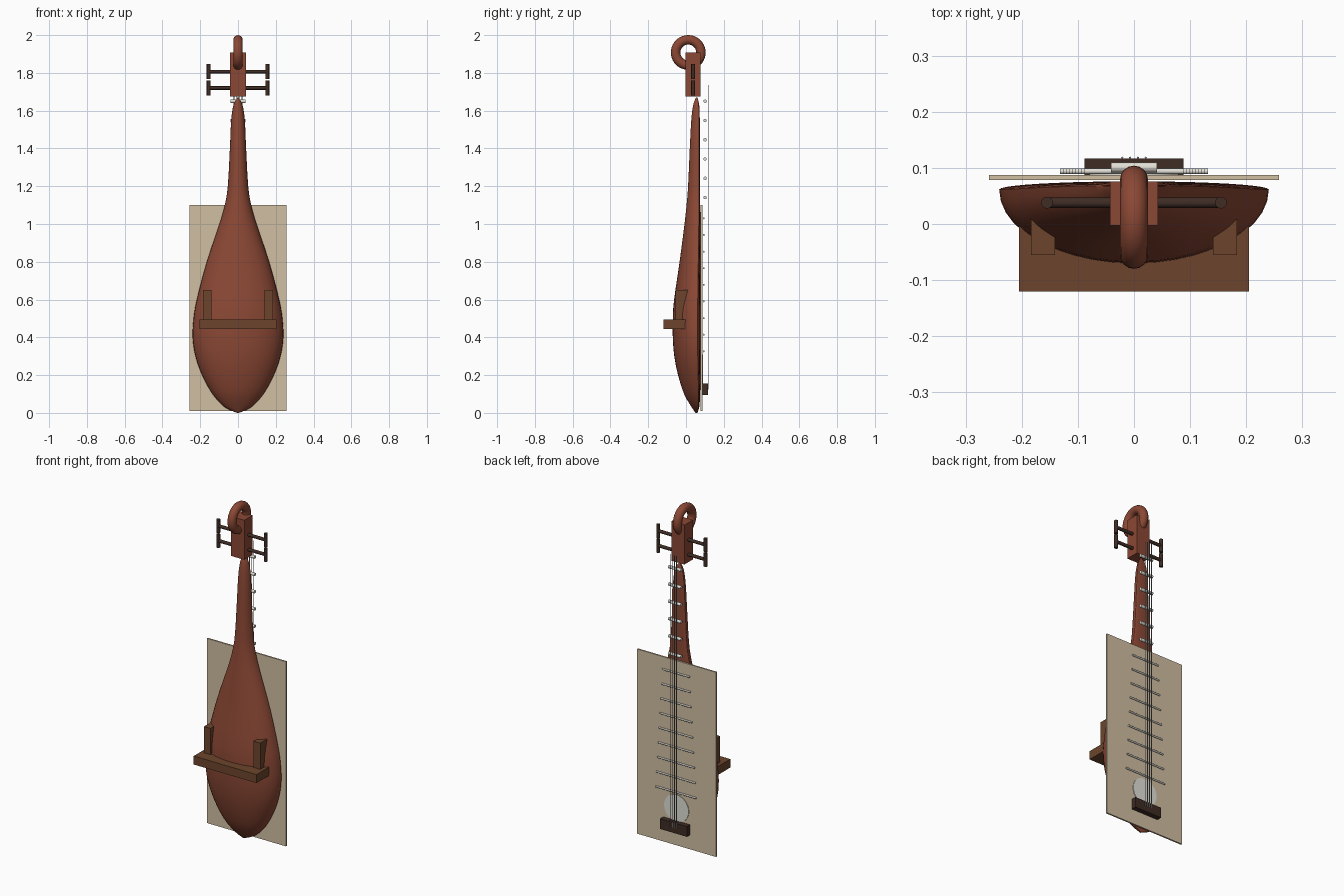
import bpy, bmesh, math
from mathutils import Matrix, Vector

cube = bpy.data.objects.get("Cube")
if cube:
    bpy.data.objects.remove(cube, do_unlink=True)


def material(name, rgb, rough=0.5):
    m = bpy.data.materials.new(name)
    m.use_nodes = True
    m.diffuse_color = (*rgb, 1)
    bsdf = m.node_tree.nodes["Principled BSDF"]
    bsdf.inputs["Base Color"].default_value = (*rgb, 1)
    bsdf.inputs["Roughness"].default_value = rough
    return m


RED = material("red_wood", (0.26, 0.065, 0.035))
SKIN = material("pale_skin", (0.64, 0.52, 0.36))
BROWN = material("brown_wood", (0.15, 0.06, 0.025))
DARK = material("dark_wood", (0.05, 0.025, 0.018))
BONE = material("bone", (0.75, 0.74, 0.68))
STEEL = material("string_metal", (0.3, 0.3, 0.3))


def finish(name, bm, mat, smooth=True):
    bmesh.ops.recalc_face_normals(bm, faces=bm.faces)
    mesh = bpy.data.meshes.new(name)
    bm.to_mesh(mesh)
    bm.free()
    ob = bpy.data.objects.new(name, mesh)
    bpy.context.collection.objects.link(ob)
    mesh.materials.append(mat)
    if smooth:
        bpy.ops.object.select_all(action="DESELECT")
        ob.select_set(True)
        bpy.context.view_layer.objects.active = ob
        bpy.ops.object.shade_smooth_by_angle(angle=math.radians(40))
    return ob


def box(name, lo, hi, mat):
    lo, hi = Vector(lo), Vector(hi)
    bm = bmesh.new()
    place = Matrix.Translation((lo + hi) / 2) @ Matrix.Diagonal((*(hi - lo), 1))
    bmesh.ops.create_cube(bm, size=1, matrix=place)
    return finish(name, bm, mat, False)


def rod(name, a, b, r, mat, sides=16):
    a, b = Vector(a), Vector(b)
    bm = bmesh.new()
    turn = (b - a).to_track_quat("Z", "Y").to_matrix().to_4x4()
    bmesh.ops.create_cone(bm, cap_ends=True, segments=sides, radius1=r, radius2=r,
                          depth=(b - a).length, matrix=Matrix.Translation((a + b) / 2) @ turn)
    return finish(name, bm, mat)


def catmull(rows, steps):
    out = []
    for i in range(len(rows) - 1):
        p = [rows[max(0, min(len(rows) - 1, i + k))] for k in (-1, 0, 1, 2)]
        for s in range(steps):
            t = s / steps
            out.append([0.5 * (2 * b + (c - a) * t + (2 * a - 5 * b + 4 * c - d) * t ** 2
                               + (3 * b - a - 3 * c + d) * t ** 3) for a, b, c, d in zip(*p)])
    return out + [rows[-1]]


# Body and neck: one loft of half-round sections (z, half width, rounded y, flat y)
stations = [
    (0.0, 0.004, 0.05, 0.06), (0.03, 0.07, 0.03, 0.07), (0.1, 0.135, -0.01, 0.075),
    (0.2, 0.19, -0.042, 0.076), (0.3, 0.225, -0.062, 0.076), (0.4, 0.24, -0.07, 0.076),
    (0.5, 0.235, -0.07, 0.076), (0.6, 0.218, -0.063, 0.076), (0.8, 0.165, -0.034, 0.076),
    (1.0, 0.098, -0.008, 0.076), (1.1, 0.07, 0.003, 0.075), (1.2, 0.054, 0.011, 0.074),
    (1.4, 0.043, 0.02, 0.073), (1.55, 0.036, 0.028, 0.073), (1.63, 0.024, 0.038, 0.07),
    (1.67, 0.003, 0.053, 0.06)]
bm = bmesh.new()
rings, N = [], 40
for z, w, back, flat in catmull(stations, 3):
    mid = flat - 0.1 * (flat - back)
    ring = []
    for k in range(N):
        a = 2 * math.pi * k / N
        depth = flat - mid if math.sin(a) > 0 else mid - back
        ring.append(bm.verts.new((w * math.cos(a), mid + depth * math.sin(a), z)))
    rings.append(ring)
for r0, r1 in zip(rings, rings[1:]):
    for k in range(N):
        j = (k + 1) % N
        bm.faces.new((r0[k], r0[j], r1[j], r1[k]))
bm.faces.new(rings[0])
bm.faces.new(rings[-1])
finish("body_and_neck", bm, RED)

# Soundboard
box("soundboard", (-0.258, 0.078, 0.01), (0.258, 0.087, 1.1), SKIN)

# Rest with two slanted uprights
box("rest_bar", (-0.205, -0.12, 0.445), (0.205, 0.005, 0.495), BROWN)
side_profile = [(-0.055, 0.49), (-0.02, 0.49), (0.018, 0.65), (-0.055, 0.65)]
for side, label in ((1, "left"), (-1, "right")):
    bm = bmesh.new()
    inner, outer = [[bm.verts.new((side * x, y, z)) for y, z in side_profile]
                    for x in (0.141, 0.184)]
    bm.faces.new(inner)
    bm.faces.new(outer)
    for k in range(4):
        j = (k + 1) % 4
        bm.faces.new((inner[k], inner[j], outer[j], outer[k]))
    finish("rest_upright_" + label, bm, BROWN, False)

# Pegbox and ring-shaped scroll
box("pegbox", (-0.043, -0.003, 1.675), (0.043, 0.076, 1.908), RED)
bpy.ops.mesh.primitive_torus_add(major_radius=0.067, minor_radius=0.025, major_segments=40,
                                 minor_segments=16, location=(0, 0.012, 1.908),
                                 rotation=(0, math.pi / 2, 0))
scroll = bpy.context.object
scroll.name = "scroll_ring"
scroll.data.materials.append(RED)
bpy.ops.object.shade_smooth()

# Tuning pegs
for row, z in enumerate((1.72, 1.807)):
    for side, label in ((1, "left"), (-1, "right")):
        tag = f"{label}_{row + 1}"
        rod("peg_shaft_" + tag, (side * 0.03, 0.038, z), (side * 0.155, 0.038, z), 0.0095, DARK)
        rod("peg_grip_" + tag, (side * 0.155, 0.038, z - 0.039),
            (side * 0.155, 0.038, z + 0.039), 0.0105, DARK)

# Neck frets
for i in range(6):
    z = 1.65 - 0.102 * i
    rod(f"neck_fret_{i + 1}", (-0.041, 0.101, z), (0.041, 0.101, z), 0.009, BONE)

# Soundboard frets, widening downwards
for i in range(9):
    z, half = 1.03 - 0.088 * i, 0.088 + 0.0055 * i
    rod(f"board_fret_{i + 1}", (-half, 0.094, z), (half, 0.094, z), 0.005, BONE, 12)

# Sound disc, bridge and strings
rod("sound_disc", (0, 0.085, 0.23), (0, 0.09, 0.23), 0.08, BONE, 40)
box("bridge", (-0.088, 0.086, 0.095), (0.088, 0.117, 0.155), DARK)
for i in range(4):
    x = -0.021 + 0.014 * i
    rod(f"string_{i + 1}", (x, 0.118, 0.125), (x, 0.118, 1.735), 0.002, STEEL, 8)
